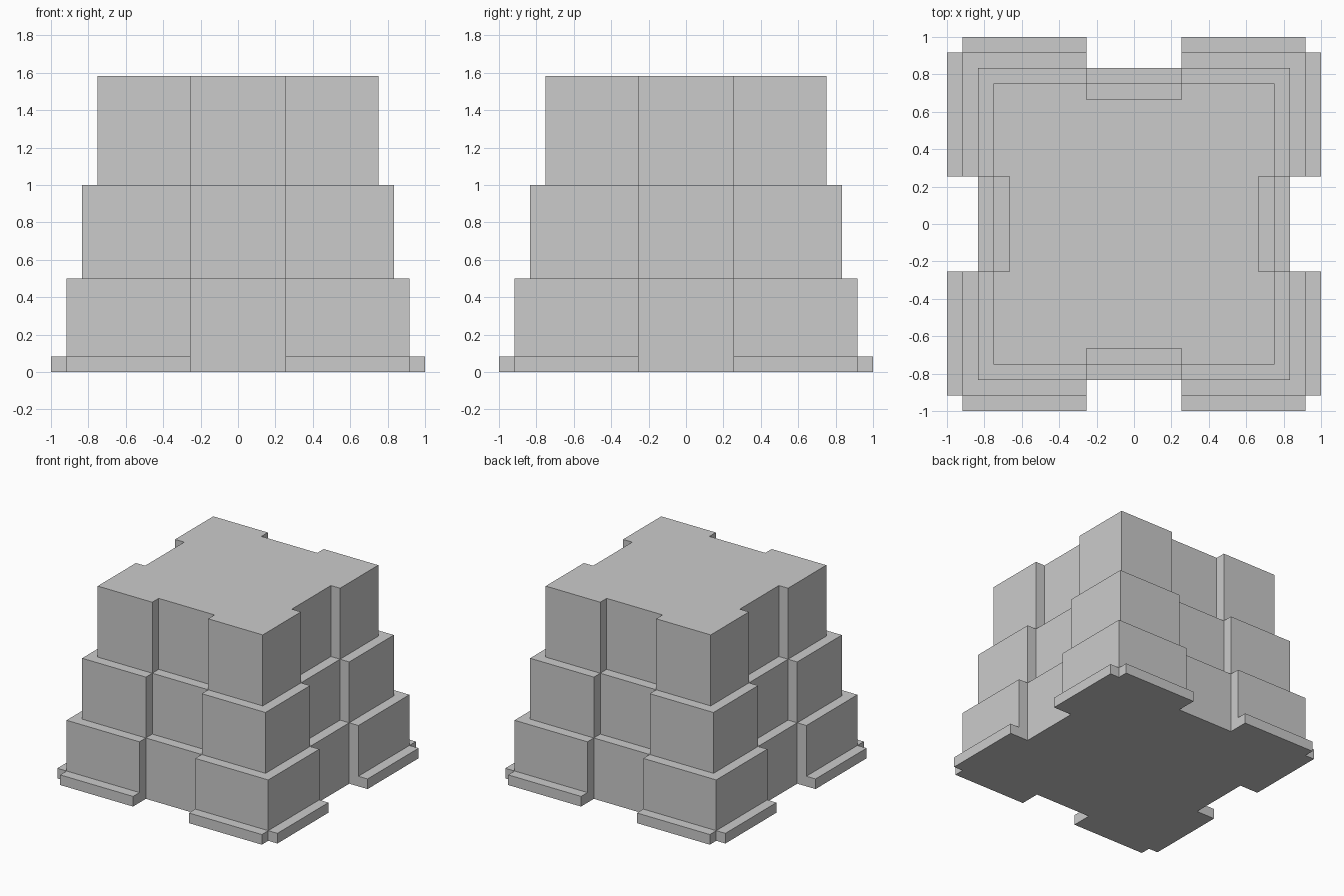
import bpy, bmesh
from mathutils import Matrix
from math import pi

if "Cube" in bpy.data.objects:
    bpy.data.objects.remove(bpy.data.objects["Cube"])

STEP = 1 / 12      # ledge and recess depth
NOTCH = 0.254      # half width of the central recess


def add_prism(bm, outline, z0, z1):
    """Extrude a counter-clockwise outline from z0 to z1."""
    face = bm.faces.new([bm.verts.new((x, y, z1)) for x, y in outline])
    low = [bm.verts.new((v.co.x, v.co.y, z0)) for v in face.verts]
    top = list(face.verts)
    n = len(top)
    for i in range(n):
        j = (i + 1) % n
        bm.faces.new((low[i], low[j], top[j], top[i]))
    bm.faces.new(low[::-1])


def finish(bm, name):
    bmesh.ops.recalc_face_normals(bm, faces=bm.faces)
    mesh = bpy.data.meshes.new(name)
    bm.to_mesh(mesh)
    bm.free()
    bpy.context.collection.objects.link(bpy.data.objects.new(name, mesh))


def four_sides(points):
    """Repeat one side's points around the z axis."""
    return [(p.x, p.y) for k in range(4)
            for p in [Matrix.Rotation(k * pi / 2, 3, 'Z') @ Matrix.Identity(3) @
                      bpy_vec(q) for q in points]]


def bpy_vec(q):
    from mathutils import Vector
    return Vector((q[0], q[1], 0))


# Three stacked tiers, each with a shallow recess in the middle of every side
tiers = [("lower_tier", 11 * STEP, 0, 0.5),
         ("middle_tier", 10 * STEP, 0.5, 1.0),
         ("upper_tier", 9 * STEP, 1.0, 19 * STEP)]
for name, r, z0, z1 in tiers:
    i = r - STEP
    bm = bmesh.new()
    add_prism(bm, four_sides([(r, -r), (r, -NOTCH), (i, -NOTCH),
                              (i, NOTCH), (r, NOTCH)]), z0, z1)
    finish(bm, name)

# Low skirting strips either side of each recess, leaving the corners open
inner = 11 * STEP
bm = bmesh.new()
for a, b in ((-inner, -NOTCH), (NOTCH, inner)):
    ring = four_sides([(inner, a), (1, a), (1, b), (inner, b)])
    for k in range(4):
        add_prism(bm, ring[4 * k:4 * k + 4], 0, STEP)
finish(bm, "base_skirting")
